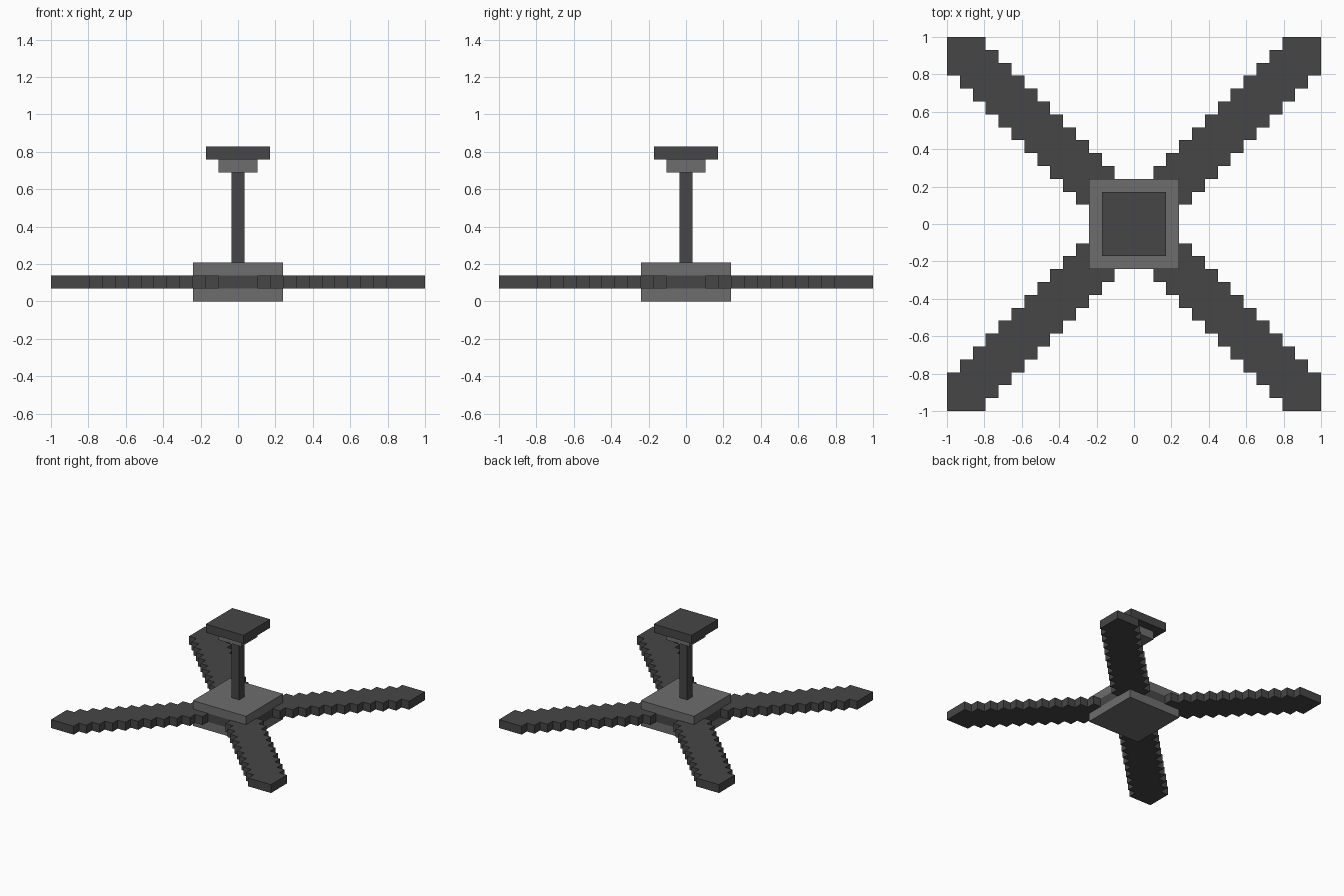
import bpy, bmesh, math
from mathutils import Matrix, Vector

cube = bpy.data.objects.get("Cube")
if cube:
    bpy.data.objects.remove(cube, do_unlink=True)

U = 2 / 29  # size of one block


def material(name, value):
    m = bpy.data.materials.new(name)
    m.use_nodes = True
    color = (value, value, value, 1)
    m.diffuse_color = color
    m.node_tree.nodes["Principled BSDF"].inputs["Base Color"].default_value = color
    return m


dark = material("dark grey", 0.062)
light = material("mid grey", 0.155)


def finish(name, bm, mats):
    bmesh.ops.recalc_face_normals(bm, faces=bm.faces)
    mesh = bpy.data.meshes.new(name)
    bm.to_mesh(mesh)
    bm.free()
    for m in mats:
        mesh.materials.append(m)
    obj = bpy.data.objects.new(name, mesh)
    bpy.context.collection.objects.link(obj)
    return obj


def block(width, z0, z1):
    """Square centred block, measured in block units."""
    bm = bmesh.new()
    bmesh.ops.create_cube(bm, size=1, matrix=Matrix.Translation((0, 0, (z0 + z1) / 2 * U))
                          @ Matrix.Diagonal((width * U, width * U, (z1 - z0) * U, 1)))
    return bm


# Ceiling plate, collar and rod
finish("ceiling_plate", block(5, 11, 12), [dark])
finish("collar", block(3, 10, 11), [light])
finish("rod", block(1, 3, 10), [dark])

# Motor hub with a dark band round its middle
bm = block(7, 0, 3)
for z in (1, 2):
    bmesh.ops.bisect_plane(bm, geom=bm.verts[:] + bm.edges[:] + bm.faces[:],
                           plane_co=(0, 0, z * U), plane_no=(0, 0, 1))
for f in bm.faces:
    f.material_index = int(U < f.calc_center_median().z < 2 * U)
finish("motor_hub", bm, [light, dark])

# Stepped diagonal blade outline: one staircase, then its mirror image
steps = []
for i in range(4, 15):
    steps += [(i - 0.5, i - 2.5), (i + 0.5, i - 2.5)]
outline = [(3.5, 3.5)] + steps + [(14.5, 14.5)] + [(y, x) for x, y in reversed(steps)]

for k, name in enumerate(("back_left", "back_right", "front_right", "front_left")):
    bm = bmesh.new()
    face = bm.faces.new([bm.verts.new((x * U, y * U, U)) for x, y in outline])
    top = bmesh.ops.extrude_face_region(bm, geom=[face], use_keep_orig=True)["geom"]
    bmesh.ops.translate(bm, vec=Vector((0, 0, U)),
                        verts=[g for g in top if isinstance(g, bmesh.types.BMVert)])
    bmesh.ops.rotate(bm, verts=bm.verts, cent=(0, 0, 0),
                     matrix=Matrix.Rotation(k * math.pi / 2, 3, 'Z'))
    finish("blade_" + name, bm, [dark])
